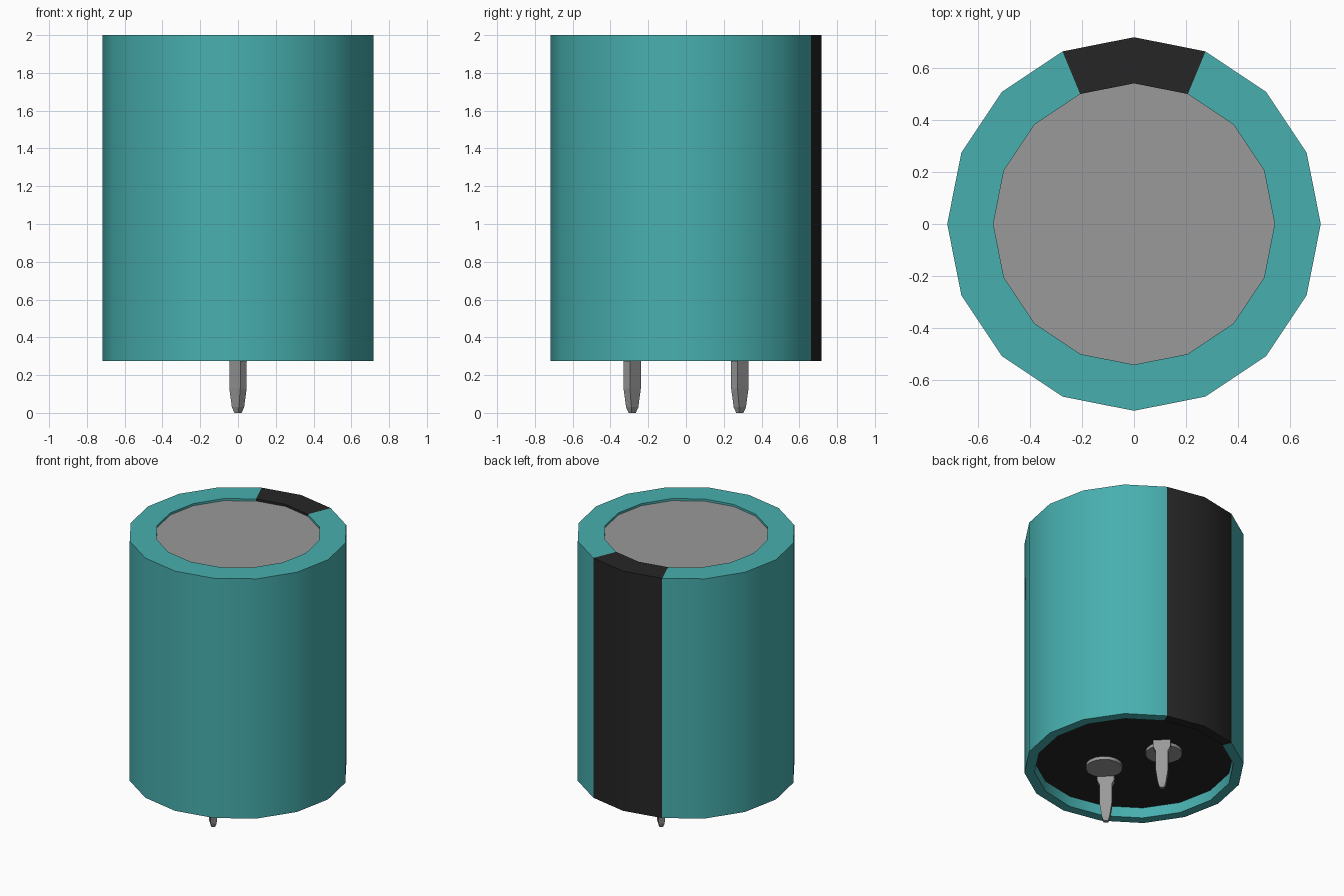
import bpy, bmesh, math
from mathutils import Matrix

cube = bpy.data.objects.get("Cube")
if cube:
    bpy.data.objects.remove(cube, do_unlink=True)


def material(name, rgb):
    m = bpy.data.materials.new(name)
    m.use_nodes = True
    m.diffuse_color = (*rgb, 1)
    m.node_tree.nodes["Principled BSDF"].inputs["Base Color"].default_value = (*rgb, 1)
    return m


TEAL = material("teal", (0.065, 0.43, 0.43))
BLACK = material("black", (0.019, 0.019, 0.019))
GREY = material("grey_metal", (0.32, 0.32, 0.32))

SIDES = 16
STEP = 2 * math.pi / SIDES


def add_object(name, bm, mats, smooth=True):
    mesh = bpy.data.meshes.new(name)
    bm.to_mesh(mesh)
    bm.free()
    for m in mats:
        mesh.materials.append(m)
    ob = bpy.data.objects.new(name, mesh)
    bpy.context.collection.objects.link(ob)
    if smooth:
        bpy.ops.object.select_all(action='DESELECT')
        ob.select_set(True)
        bpy.context.view_layer.objects.active = ob
        bpy.ops.object.shade_smooth_by_angle(angle=math.radians(30))
    return ob


def disc(name, radius, z0, z1, mat, x=0, y=0):
    bm = bmesh.new()
    bmesh.ops.create_cone(bm, cap_ends=True, segments=SIDES, radius1=radius,
                          radius2=radius, depth=z1 - z0,
                          matrix=Matrix.Translation((x, y, (z0 + z1) / 2)))
    return add_object(name, bm, [mat])


# Sleeve: revolved profile with top lip and recessed underside
profile = [(0.54, 1.98), (0.54, 2.0), (0.717, 2.0),
           (0.717, 0.275), (0.65, 0.275), (0.65, 0.35)]
bm = bmesh.new()
rings = [[bm.verts.new((r * math.cos(k * STEP), r * math.sin(k * STEP), z))
          for r, z in profile] for k in range(SIDES)]
for k in range(SIDES):
    a, b = rings[k], rings[(k + 1) % SIDES]
    for i in range(len(profile) - 1):
        f = bm.faces.new((a[i], a[i + 1], b[i + 1], b[i]))
        # the two rear segments form the polarity stripe
        f.material_index = 1 if k in (3, 4) else 0
add_object("sleeve", bm, [TEAL, BLACK])

# End plates
disc("top_plate", 0.54, 1.93, 1.985, GREY)
disc("base_plate", 0.65, 0.35, 0.40, BLACK)

# Rivets and tapered blade pins, one of each on either side
levels = [(0.36, 0.056, 0.024), (0.30, 0.056, 0.024), (0.27, 0.041, 0.024),
          (0.13, 0.041, 0.024), (0.03, 0.026, 0.020), (0.0, 0.015, 0.012)]
for side, label in ((-1, "front"), (1, "back")):
    disc(label + "_rivet", 0.12, 0.327, 0.352, GREY, -0.09 * side, 0.196 * side)
    bm = bmesh.new()
    loops = [[bm.verts.new((sx * w, sy * t, z))
              for sx, sy in ((1, 1), (-1, 1), (-1, -1), (1, -1))]
             for z, w, t in levels]
    for up, low in zip(loops, loops[1:]):
        for i in range(4):
            j = (i + 1) % 4
            bm.faces.new((up[i], low[i], low[j], up[j]))
    bm.faces.new(loops[0])
    bm.faces.new(loops[-1][::-1])
    bm.transform(Matrix.Translation((0, 0.285 * side, 0))
                 @ Matrix.Rotation(math.radians(135), 4, 'Z'))
    add_object(label + "_pin", bm, [GREY], smooth=False)
